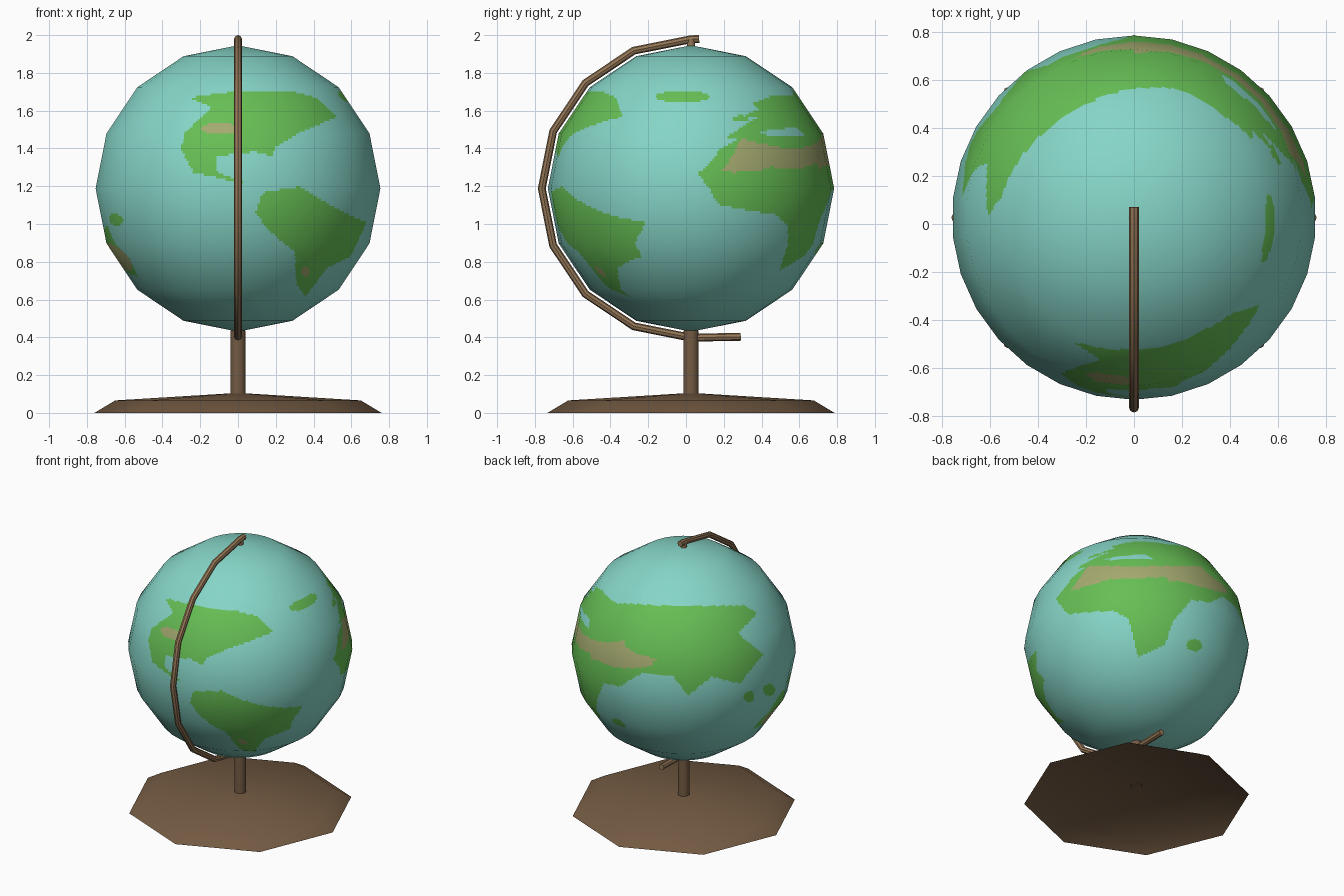
import bpy, bmesh, math
from mathutils import Vector

if "Cube" in bpy.data.objects:
    bpy.data.objects.remove(bpy.data.objects["Cube"])

YC, ZC, R = 0.0265, 1.188, 0.758
C = Vector((0, YC, ZC))


def material(name, rgb):
    m = bpy.data.materials.new(name)
    m.diffuse_color = (*rgb, 1)
    m.use_nodes = True
    m.node_tree.nodes["Principled BSDF"].inputs["Base Color"].default_value = m.diffuse_color
    return m


OCEAN = material("ocean_teal", (0.238, 0.665, 0.571))
LAND = material("land_green", (0.133, 0.515, 0.089))
DESERT = material("desert_tan", (0.37, 0.40, 0.16))
WOOD = material("stand_brown", (0.175, 0.105, 0.056))
ARM = material("arm_light_brown", (0.30, 0.185, 0.095))


def new_object(name, bm, mats):
    me = bpy.data.meshes.new(name)
    bm.to_mesh(me)
    bm.free()
    for m in mats:
        me.materials.append(m)
    ob = bpy.data.objects.new(name, me)
    bpy.context.collection.objects.link(ob)
    me.shade_smooth()
    return ob


# ---- map regions, each drawn flat and projected onto the ball from one direction
class View:
    def __init__(self, az, el, cx, cy, scale):
        a, e = math.radians(az), math.radians(el)
        s, c = math.sin(a), math.cos(a)
        self.right = Vector((c, s, 0))
        self.up = Vector((-s * math.sin(e), c * math.sin(e), math.cos(e)))
        self.out = Vector((s * math.cos(e), -c * math.cos(e), math.sin(e)))
        self.cx, self.cy, self.scale, self.regions = cx, cy, scale, []

    def polygon(self, mat, *pts):
        def test(x, y):
            hit = False
            x1, y1 = pts[-1]
            for x2, y2 in pts:
                if (y1 > y) != (y2 > y) and x < (x2 - x1) * (y - y1) / (y2 - y1) + x1:
                    hit = not hit
                x1, y1 = x2, y2
            return hit
        self.regions.append((mat, test))

    def ellipse(self, mat, cx, cy, rx, ry):
        self.regions.append((mat, lambda x, y: ((x - cx) / rx) ** 2 + ((y - cy) / ry) ** 2 < 1))

    def colour(self, p):
        if p.dot(self.out) < 0.03:
            return 0
        x, y = self.cx + p.dot(self.right) * self.scale, self.cy - p.dot(self.up) * self.scale
        return max(mat for mat, test in self.regions + [(0, None)] if not mat or test(x, y))


front = View(0, 0, 238.4, 188.9, 189)
right = View(90, 0, 691.3, 188.9, 189)
left = View(270, 0, 0, 0, 189)
back = View(215, 25, 684, 648.5, 147.8)
below = View(140, -30, 1136.5, 647, 147.8)

# north and south america, northern island
front.polygon(1, (190, 98), (233, 92), (290, 91), (316, 98), (338, 117), (300, 133), (276, 147), (273, 157),
              (255, 152), (216, 157), (218, 173), (249, 185), (194, 173), (182, 150), (184, 134), (212, 108))
front.ellipse(2, 220, 129, 19, 6)
front.polygon(1, (256, 213), (263, 193), (300, 187), (335, 208), (367, 223), (351, 257), (328, 268), (306, 297),
              (297, 285), (295, 252), (268, 230))
front.ellipse(2, 306, 272, 4, 5)
right.ellipse(1, 683, 97, 27, 6)
# africa with its desert and eastern island
below.polygon(1, (1056, 600), (1073, 578), (1094, 561), (1180, 560), (1230, 594), (1208, 604), (1192, 600),
              (1173, 622), (1165, 645), (1138, 658), (1129, 620), (1112, 611), (1068, 615))
below.polygon(2, (1071, 592), (1088, 567), (1130, 567), (1200, 567), (1228, 595), (1165, 578), (1110, 580))
below.ellipse(1, 1194, 646, 8, 6)
# europe and asia
right.polygon(1, (727, 138), (740, 129), (765, 113), (752, 104), (775, 95), (800, 95), (822, 122), (822, 137),
              (795, 128), (770, 130), (745, 139))
right.ellipse(1, 741, 119, 8, 3)
back.polygon(1, (590, 590), (605, 603), (680, 607), (745, 606), (757, 614), (738, 634), (763, 655), (740, 684),
             (712, 677), (688, 696), (674, 677), (641, 672), (620, 686), (590, 645))
back.polygon(2, (588, 638), (658, 660), (640, 666), (592, 660))
# australia and nearby islands
left.polygon(1, (-13, 78), (-9, 63), (17, 40), (38, 37), (55, 70), (44, 88))
left.ellipse(2, 28, 69, 26, 14)
left.ellipse(1, 60, 31, 14, 6)
back.ellipse(1, 769, 690, 6, 6)
back.ellipse(1, 749, 697, 5, 6)

# ---- globe: 30 x 8 faceted ball, facets cut finely for the map
SEG, RING, SU, SV = 30, 8, 12, 22


def corner(i, j):
    lon, th = 2 * math.pi * i / SEG, math.pi * j / RING
    return Vector((math.sin(th) * math.sin(lon), -math.sin(th) * math.cos(lon), math.cos(th))) * R


bm = bmesh.new()
rows = []
for b in range(RING * SV + 1):
    j = min(b // SV, RING - 1)
    row = []
    for a in range(SEG * SU):
        i, u = a // SU, (a % SU) / SU
        top = corner(i, j).lerp(corner(i + 1, j), u)
        bot = corner(i, j + 1).lerp(corner(i + 1, j + 1), u)
        row.append(bm.verts.new(C + top.lerp(bot, b / SV - j)))
    rows.append(row)
n = SEG * SU
for b in range(RING * SV):
    for a in range(n):
        k = (a + 1) % n
        bm.faces.new((rows[b][a], rows[b + 1][a], rows[b + 1][k], rows[b][k]))
bmesh.ops.remove_doubles(bm, verts=rows[0] + rows[-1], dist=1e-6)
for f in bm.faces:
    p = f.calc_center_median() - C
    if abs(p.z) < 0.62:
        f.material_index = max(v.colour(p) for v in (front, right, left, back, below))
globe = new_object("globe", bm, [OCEAN, LAND, DESERT])
globe.data.normals_split_custom_set_from_vertices([(v.co - C).normalized() for v in globe.data.vertices])

# ---- base: open eight-sided shell with a bevelled rim
bm = bmesh.new()
rings = [[bm.verts.new((r * math.sin(k * math.pi / 4), YC - r * math.cos(k * math.pi / 4), z)) for k in range(8)]
         for r, z in ((0.76, 0), (0.65, 0.066))]
apex = bm.verts.new((0, YC, 0.106))
for k in range(8):
    m = (k + 1) % 8
    bm.faces.new((rings[0][k], rings[0][m], rings[1][m], rings[1][k]))
    bm.faces.new((rings[1][k], rings[1][m], apex))
new_object("base", bm, [WOOD])


# ---- post and top pivot
def rod(name, r, z0, z1, mat):
    bpy.ops.mesh.primitive_cylinder_add(vertices=16, radius=r, depth=z1 - z0, location=(0, YC, (z0 + z1) / 2))
    ob = bpy.context.object
    ob.name = name
    ob.data.materials.append(mat)
    bpy.ops.object.shade_smooth_by_angle()


rod("post", 0.04, 0.098, 0.435, WOOD)
rod("top_pivot", 0.022, 1.93, 1.98, ARM)

# ---- arm: bent rod around the globe
path = [(0.07, 1.979)]
path += [(YC - 0.79 * math.sin(k * math.pi / 8), ZC + 0.79 * math.cos(k * math.pi / 8)) for k in range(9)]
path += [(0.29, 0.403)]
cu = bpy.data.curves.new("arm", 'CURVE')
cu.dimensions = '3D'
cu.bevel_depth = 0.021
cu.bevel_resolution = 2
cu.use_fill_caps = True
sp = cu.splines.new('POLY')
sp.points.add(len(path) - 1)
for pt, (y, z) in zip(sp.points, path):
    pt.co = (0, y, z, 1)
cu.materials.append(ARM)
arm = bpy.data.objects.new("arm", cu)
bpy.context.collection.objects.link(arm)
bpy.ops.object.select_all(action='DESELECT')
arm.select_set(True)
bpy.context.view_layer.objects.active = arm
bpy.ops.object.convert(target='MESH')
bpy.ops.object.shade_smooth_by_angle()
